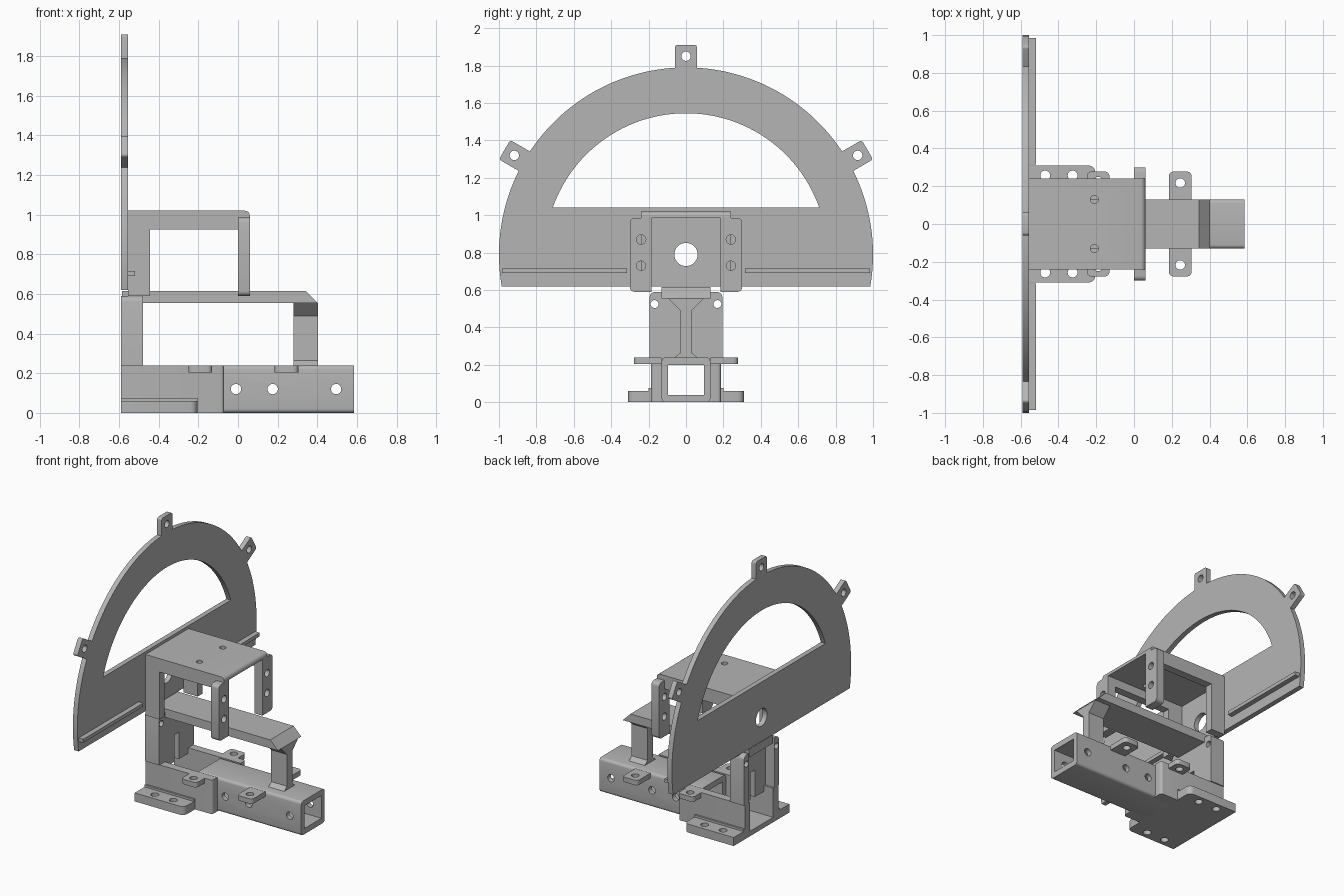
import bpy, bmesh, math
from mathutils import Matrix, Vector

cube = bpy.data.objects.get("Cube")
if cube:
    bpy.data.objects.remove(cube, do_unlink=True)

grey = bpy.data.materials.new("light grey plastic")
grey.use_nodes = True
COLOUR = (0.46, 0.46, 0.46, 1)
grey.diffuse_color = COLOUR
grey.node_tree.nodes["Principled BSDF"].inputs["Base Color"].default_value = COLOUR
parts = []


def finish(name, bm):
    bmesh.ops.recalc_face_normals(bm, faces=bm.faces)
    mesh = bpy.data.meshes.new(name)
    bm.to_mesh(mesh)
    bm.free()
    mesh.materials.append(grey)
    ob = bpy.data.objects.new(name, mesh)
    bpy.context.collection.objects.link(ob)
    parts.append(ob)
    return ob


def box(name, xs, ys, zs, axis=None, r=0.02, keep=None):
    """Box between limits; edges along one axis may be rounded, filtered by keep."""
    bm = bmesh.new()
    bmesh.ops.create_cube(bm, size=1)
    for v in bm.verts:
        v.co = Vector([(a + b) / 2 + c * abs(b - a) for (a, b), c in zip((xs, ys, zs), v.co)])
    if axis is not None:
        edges = []
        for e in bm.edges:
            d = e.verts[1].co - e.verts[0].co
            mid = (e.verts[0].co + e.verts[1].co) / 2
            if abs(d[axis]) > 0.99 * d.length and (keep is None or keep(mid)):
                edges.append(e)
        bmesh.ops.bevel(bm, geom=edges, offset=r, segments=4, profile=0.5, affect='EDGES')
    return finish(name, bm)


def prism(name, points, axis, lo, hi):
    """Extrude a closed outline along x (points are y,z) or y (points are x,z)."""
    bm = bmesh.new()
    place = (lambda a, b: (lo, a, b)) if axis == 0 else (lambda a, b: (a, lo, b))
    face = bm.faces.new([bm.verts.new(place(a, b)) for a, b in points])
    new = bmesh.ops.extrude_face_region(bm, geom=[face])["geom"]
    shift = Vector((hi - lo, 0, 0) if axis == 0 else (0, hi - lo, 0))
    bmesh.ops.translate(bm, verts=[g for g in new if isinstance(g, bmesh.types.BMVert)], vec=shift)
    return finish(name, bm)


def pin(axis, centre, r, length=0.3):
    bm = bmesh.new()
    turn = (Matrix.Rotation(math.pi / 2, 4, 'Y'), Matrix.Rotation(math.pi / 2, 4, 'X'), Matrix())[axis]
    bmesh.ops.create_cone(bm, cap_ends=True, segments=32, radius1=r, radius2=r, depth=length,
                          matrix=Matrix.Translation(centre) @ turn)
    return finish("cutter", bm)


def cut(ob, *cutters):
    for c in cutters:
        m = ob.modifiers.new("cut", 'BOOLEAN')
        m.object, m.operation, m.solver = c, 'DIFFERENCE', 'EXACT'
    bpy.context.view_layer.update()
    dg = bpy.context.evaluated_depsgraph_get()
    mesh = bpy.data.meshes.new_from_object(ob.evaluated_get(dg))
    ob.modifiers.clear()
    ob.data = mesh
    for c in cutters:
        parts.remove(c)
        bpy.data.objects.remove(c, do_unlink=True)


def arc(r, z_flat, n=96):
    """Circle segment above a flat chord, around the dial centre."""
    a = math.asin((z_flat - HUB) / r)
    return [(r * math.cos(t), HUB + r * math.sin(t))
            for t in (a + (math.pi - 2 * a) * i / n for i in range(n + 1))]


# Dial plate with its half-round window and hub hole
HUB = 0.79
BACK, FACE = -0.59, -0.555
dial = prism("dial_plate", arc(1.0, 0.62), 0, BACK, FACE)
cut(dial, prism("cutter", arc(0.755, 1.04), 0, -0.7, -0.4), pin(0, (-0.57, 0, HUB), 0.062))

# Three mounting tabs around the dial rim
for label, deg in (("right", 60), ("top", 0), ("left", -60)):
    tab = box("dial_tab_" + label, (BACK, FACE), (-0.06, 0.06), (HUB + 0.97, HUB + 1.12), 0, 0.015,
              lambda m: m.z > HUB + 1)
    cut(tab, pin(0, (-0.57, 0, HUB + 1.06), 0.025))
    tab.data.transform(Matrix.Translation((0, 0, HUB)) @ Matrix.Rotation(math.radians(deg), 4, 'X')
                       @ Matrix.Translation((0, 0, -HUB)))

# Upper housing: roof, side lips, rear columns, front ears
roof = box("housing_roof", (FACE, 0.06), (-0.24, 0.24), (0.985, 1.02), 1, 0.025,
           lambda m: m.x > 0 and m.z > 1)
cut(roof, *[pin(2, (-0.21, s * 0.13, 1), 0.021) for s in (-1, 1)])

for s, side in ((-1, "right"), (1, "left")):
    wall = (s * 0.185, s * 0.24)
    box("dial_rail_" + side, (FACE, -0.52), (s * 0.315, s * 0.985), (0.69, 0.715))
    box("housing_lip_" + side, (FACE, 0.0), wall, (0.925, 0.985))
    box("housing_column_" + side, (FACE, -0.445), wall, (0.59, 0.925))
    ear = box("housing_ear_" + side, (0, 0.06), (s * 0.185, s * 0.3), (0.59, 0.985), 0, 0.025,
              lambda m: abs(m.y) > 0.25)
    cut(ear, *[pin(0, (0.03, s * 0.24, z), 0.025) for z in (0.73, 0.87)])

    # Lower bracket: side cheeks, foot flange and rear tab
    box("bracket_cheek_" + side, (BACK, -0.48), (s * 0.145, s * 0.195), (0.24, 0.59), 0, 0.03,
        lambda m: abs(m.y) > 0.17 and m.z > 0.5)
    box("sleeve_wall_" + side, (BACK, -0.07), (s * 0.13, s * 0.187), (0, 0.24), 2, 0.018,
        lambda m: m.x > -0.1 and abs(m.y) > 0.15)
    foot = box("foot_flange_" + side, (BACK, -0.205), (s * 0.187, s * 0.31), (0, 0.06), 2, 0.035,
               lambda m: m.x > -0.3 and abs(m.y) > 0.25)
    cut(foot, *[pin(2, (x, s * 0.257, 0.03), 0.026) for x in (-0.47, -0.325)])
    box("foot_fillet_" + side, (BACK, -0.205), (s * 0.187, s * 0.2), (0.06, 0.075))
    for where, x, y0 in (("rear", -0.19, 0.187), ("front", 0.245, 0.13)):
        lug = box(f"{where}_lug_{side}", (x - 0.06, x + 0.06), (s * y0, s * 0.278), (0.205, 0.24),
                  2, 0.025, lambda m: abs(m.y) > 0.25)
        cut(lug, pin(2, (x, s * (0.225 if where == "rear" else 0.217), 0.22), 0.025))

# Bracket web with a slot and two screw holes
web = box("bracket_web", (-0.52, -0.48), (-0.145, 0.145), (0.2, 0.59))
cut(web, box("cutter", (-0.7, -0.4), (-0.025, 0.025), (0.1, 0.39)))
for s in (-1, 1):
    cheek = bpy.data.objects["bracket_cheek_" + ("left" if s > 0 else "right")]
    cut(cheek, pin(0, (-0.53, s * 0.168, 0.525), 0.021))
box("sleeve_floor", (BACK, -0.07), (-0.13, 0.13), (0, 0.035))

# Arm with a chamfered nose
prism("arm", [(-0.585, 0.555), (0.403, 0.555), (0.343, 0.615), (-0.585, 0.615)], 1, -0.13, 0.13)

# Slim post, flared at the head and foot
half = [(0.06, 0.24), (0.03, 0.265), (0.03, 0.49), (0.095, 0.555)]
prism("arm_post", half + [(-y, z) for y, z in reversed(half)], 0, 0.28, 0.403)

# Square tube with side holes
tube = box("square_tube", (-0.22, 0.585), (-0.13, 0.13), (0, 0.24), 0, 0.02)
cut(tube, box("cutter", (-0.4, 0.8), (-0.095, 0.095), (0.04, 0.2)))
cut(tube, *[pin(1, (x, 0, 0.12), 0.026, 0.6) for x in (-0.01, 0.175, 0.495)])

# Smooth shading with crisp edges
for ob in bpy.context.selected_objects:
    ob.select_set(False)
for ob in parts:
    ob.select_set(True)
bpy.context.view_layer.objects.active = parts[0]
bpy.ops.object.shade_smooth_by_angle(angle=math.radians(30))
